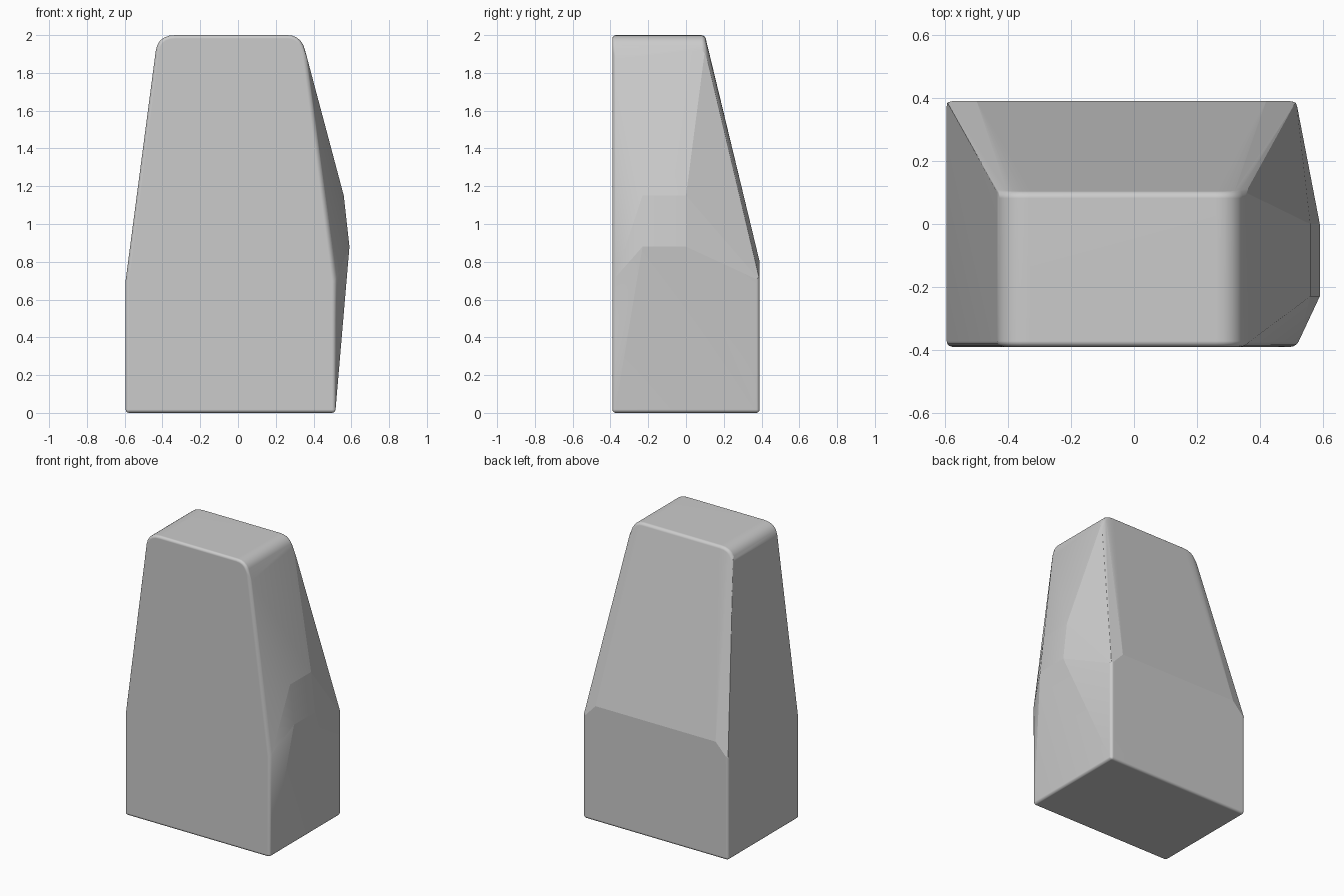
import bpy, bmesh, math
from mathutils import Vector

cube = bpy.data.objects.get("Cube")
if cube:
    bpy.data.objects.remove(cube, do_unlink=True)

FRONT, BACK, TOP_BACK = -0.39, 0.39, 0.1
LEFT, RIGHT = -0.595, 0.515


def rounded_corner(start, corner, end, steps=5):
    """Points (x, z) along a soft shoulder."""
    a, b, c = Vector(start), Vector(corner), Vector(end)
    ts = [i / steps for i in range(steps + 1)]
    return [a * (1 - t) ** 2 + b * 2 * t * (1 - t) + c * t * t for t in ts]


points = []
# Base block
for x in (LEFT, RIGHT):
    for y in (FRONT, BACK):
        points += [(x, y, 0), (x, y, 0.7)]
# Foot of the sloping back, set in from the corners
points += [(-0.5, BACK, 0.8), (0.42, BACK, 0.8)]
# Bulge on one side
for y in (-0.23, 0):
    points += [(0.59, y, 0.88), (0.56, y, 1.15)]
# Rounded shoulders of the narrow top
shoulders = rounded_corner((-0.435, 1.92), (-0.422, 2), (-0.33, 2))
shoulders += rounded_corner((0.355, 1.92), (0.335, 2), (0.26, 2))
for p in shoulders:
    points += [(p.x, y, p.y) for y in (FRONT, TOP_BACK)]

# Wrap the points in a convex skin
bm = bmesh.new()
verts = [bm.verts.new(p) for p in points]
bmesh.ops.convex_hull(bm, input=verts)
bmesh.ops.delete(bm, geom=[v for v in bm.verts if not v.link_faces], context='VERTS')
bmesh.ops.dissolve_limit(bm, angle_limit=math.radians(1), verts=bm.verts[:], edges=bm.edges[:])
bmesh.ops.recalc_face_normals(bm, faces=bm.faces[:])

# Keep the shallow facet lines crisp, round the strong edges
for e in bm.edges:
    if e.calc_face_angle(0) < math.radians(30) and min(v.co.z for v in e.verts) < 1.5:
        e.smooth = False
strong = [e for e in bm.edges if e.calc_face_angle(0) > math.radians(35)]
bmesh.ops.bevel(bm, geom=strong, offset=0.018, offset_type='OFFSET', segments=3,
                profile=0.5, affect='EDGES', clamp_overlap=True)
for f in bm.faces:
    f.smooth = True

mesh = bpy.data.meshes.new("stone_block")
bm.to_mesh(mesh)
bm.free()
block = bpy.data.objects.new("stone_block", mesh)
bpy.context.collection.objects.link(block)

# Even shading across the large faces
weighted = block.modifiers.new("even_shading", 'WEIGHTED_NORMAL')
weighted.keep_sharp = True

# Plain grey stone
grey = bpy.data.materials.new("stone_grey")
grey.use_nodes = True
colour = (0.6, 0.6, 0.6, 1)
grey.diffuse_color = colour
grey.node_tree.nodes["Principled BSDF"].inputs["Base Color"].default_value = colour
mesh.materials.append(grey)
